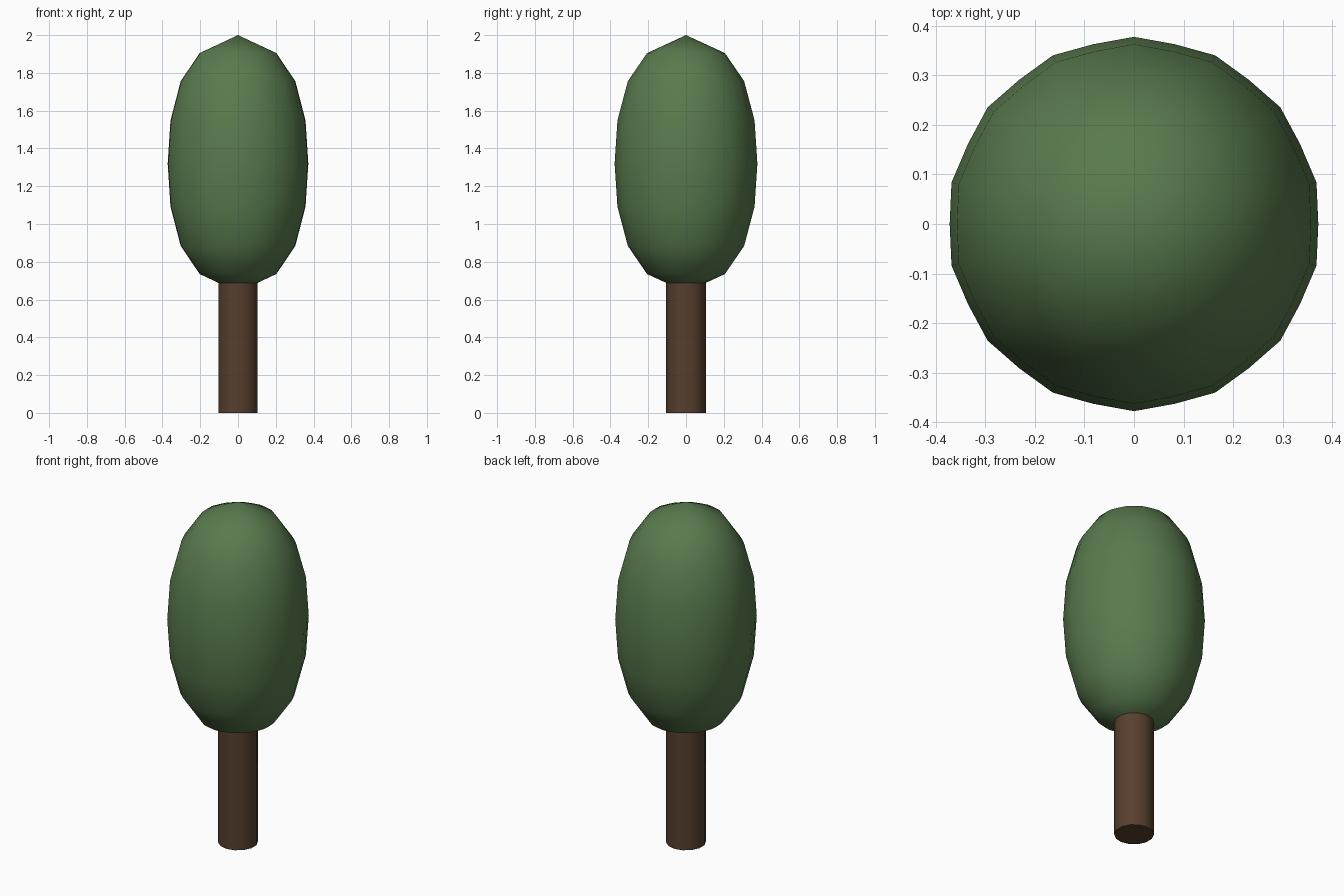
import bpy, bmesh, math

if "Cube" in bpy.data.objects:
    bpy.data.objects.remove(bpy.data.objects["Cube"])


def material(name, color):
    m = bpy.data.materials.new(name)
    m.diffuse_color = (*color, 1)
    m.use_nodes = True
    m.node_tree.nodes["Principled BSDF"].inputs["Base Color"].default_value = m.diffuse_color
    return m


def lathe(name, profile, segments, mat, rib=1.0, smooth_angle=180):
    """Spin (radius, z) points around z; odd columns are scaled by rib."""
    bm = bmesh.new()
    rings = []
    for r, z in profile:
        if r == 0:
            rings.append([bm.verts.new((0, 0, z))] * segments)
            continue
        ring = []
        for i in range(segments):
            a = math.pi / 2 + 2 * math.pi * i / segments
            k = r * (rib if i % 2 else 1)
            ring.append(bm.verts.new((k * math.cos(a), k * math.sin(a), z)))
        rings.append(ring)
    for lo, hi in zip(rings, rings[1:]):
        for i in range(segments):
            j = (i + 1) % segments
            corners = list(dict.fromkeys((lo[i], lo[j], hi[j], hi[i])))
            bm.faces.new(corners)
    bmesh.ops.recalc_face_normals(bm, faces=bm.faces)
    mesh = bpy.data.meshes.new(name)
    bm.to_mesh(mesh)
    bm.free()
    mesh.materials.append(mat)
    obj = bpy.data.objects.new(name, mesh)
    bpy.context.collection.objects.link(obj)
    bpy.ops.object.select_all(action='DESELECT')
    obj.select_set(True)
    bpy.context.view_layer.objects.active = obj
    bpy.ops.object.shade_smooth_by_angle(angle=math.radians(smooth_angle))
    return obj


bark = material("bark", (0.095, 0.05, 0.027))
leaf = material("leaf", (0.10, 0.195, 0.075))

# Trunk
lathe("trunk", [(0, 0), (0.106, 0), (0.106, 0.8), (0, 0.8)], 14, bark, smooth_angle=40)

# Crown: upper half profile mirrored about its centre height
centre = 1.32
half = [(0.378, 0), (0.363, 0.228), (0.308, 0.436), (0.206, 0.585), (0, 0.68)]
profile = [(r, centre - h) for r, h in reversed(half[1:])]
profile += [(r, centre + h) for r, h in half]
lathe("crown", profile, 28, leaf, rib=0.985)
